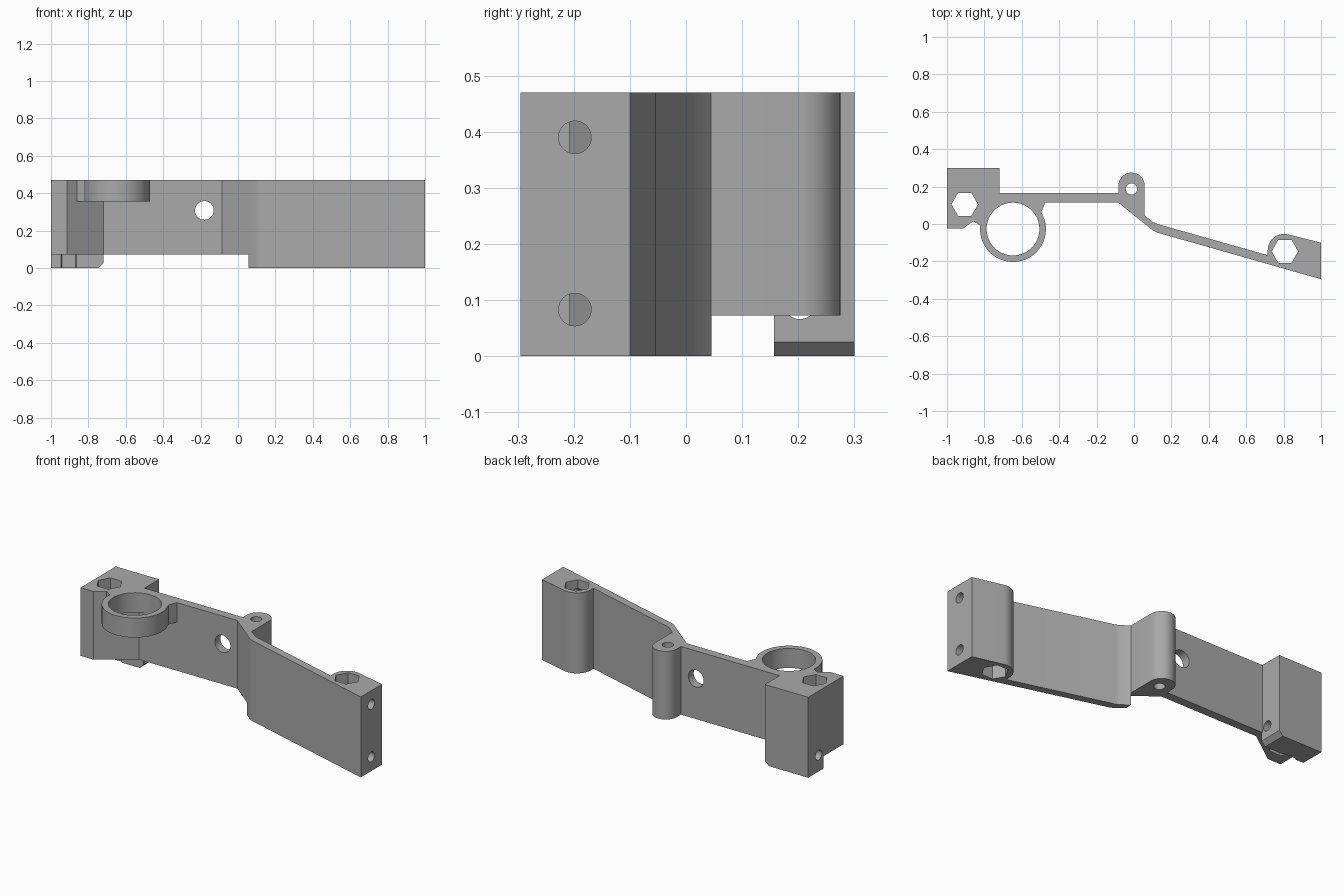
import bpy, bmesh
from math import sin, cos, radians

old = bpy.data.objects.get("Cube")
if old:
    bpy.data.objects.remove(old, do_unlink=True)

grey = bpy.data.materials.new("plain_grey")
grey.use_nodes = True
grey.diffuse_color = (0.4, 0.4, 0.4, 1)
for node in grey.node_tree.nodes:
    if node.type == 'BSDF_PRINCIPLED':
        node.inputs["Base Color"].default_value = (0.4, 0.4, 0.4, 1)

TOP, STEP = 0.47, 0.072


def arc(cx, cy, r, start, end, n):
    """Points along a circular arc, angles in degrees."""
    angles = [radians(start + (end - start) * i / n) for i in range(n + 1)]
    return [(cx + r * cos(a), cy + r * sin(a)) for a in angles]


def circle(cx, cy, r, n=40):
    return arc(cx, cy, r, 0, 360, n)[:-1]


def prism(name, outline, low, high, axis='z'):
    """Extrude a closed 2D outline between two levels along an axis."""
    place = {'x': lambda a, b, h: (h, a, b),
             'y': lambda a, b, h: (a, h, b),
             'z': lambda a, b, h: (a, b, h)}[axis]
    bm = bmesh.new()
    rings = [[bm.verts.new(place(a, b, h)) for a, b in outline] for h in (low, high)]
    bm.faces.new(rings[0][::-1])
    bm.faces.new(rings[1])
    n = len(outline)
    for i in range(n):
        j = (i + 1) % n
        bm.faces.new((rings[0][i], rings[0][j], rings[1][j], rings[1][i]))
    bmesh.ops.recalc_face_normals(bm, faces=bm.faces)
    mesh = bpy.data.meshes.new(name)
    bm.to_mesh(mesh)
    bm.free()
    mesh.materials.append(grey)
    obj = bpy.data.objects.new(name, mesh)
    bpy.context.collection.objects.link(obj)
    return obj


def finish(obj, *cutters):
    """Cut the part, then shade arcs smooth and keep corners sharp."""
    bpy.ops.object.select_all(action='DESELECT')
    bpy.context.view_layer.objects.active = obj
    obj.select_set(True)
    for cutter in cutters:
        cutter.hide_render = True
        mod = obj.modifiers.new("cut", 'BOOLEAN')
        mod.operation = 'DIFFERENCE'
        mod.solver = 'EXACT'
        mod.object = cutter
        bpy.ops.object.modifier_apply(modifier=mod.name)
        bpy.data.objects.remove(cutter, do_unlink=True)
    bpy.ops.object.shade_smooth_by_angle(angle=radians(25))


# End block with nut pocket, stepped underside, chamfer and cross hole
block = prism("end_block", [(-1, -0.025), (-0.915, -0.025), (-0.72, 0.115),
                            (-0.72, 0.3), (-1, 0.3)], 0, TOP)
finish(block,
       prism("step_cutter", [(-1.1, -0.1), (-0.6, -0.1), (-0.6, 0.157), (-1.1, 0.157)], -0.1, STEP),
       prism("chamfer_cutter", [(-0.765, -0.02), (-0.7, -0.02), (-0.7, 0.045)], 0, 0.4, 'y'),
       prism("nut_cutter", circle(-0.905, 0.105, 0.071, 6), -0.1, 0.6),
       prism("bolt_cutter", circle(0.203, 0.095, 0.029), -1.1, -0.6, 'x'))

# Ring collar with its two small gussets
collar = prism("ring_collar", [(-0.72, 0.115), (-0.86, 0.015)]
               + arc(-0.647, -0.027, 0.176, 174, 375, 48)
               + [(-0.495, 0.065), (-0.475, 0.115)], 0.356, TOP)
finish(collar, prism("ring_cutter", circle(-0.647, -0.027, 0.141, 64), 0.2, 0.6))

# Web plate with hinge pillar
web = prism("web_and_pillar", [(-0.72, 0.115), (-0.085, 0.115), (0.057, 0.001)]
            + arc(-0.013, 0.205, 0.07, 0, 180, 24)
            + [(-0.083, 0.165), (-0.72, 0.165)], STEP, TOP)
finish(web,
       prism("pin_cutter", circle(-0.013, 0.187, 0.03), 0, 0.6),
       prism("web_hole_cutter", circle(-0.18, 0.308, 0.05), 0, 0.4, 'y'))

# Slanted arm with nut boss at its tip
arm = prism("slanted_arm", [(0.057, 0.001), (0.09, -0.026), (0.105, -0.037), (0.125, -0.046),
                            (1, -0.295), (1, -0.1)]
            + arc(0.802, -0.14, 0.087, 75, 180, 18)
            + [(0.715, -0.167), (0.125, 0), (0.105, 0.008), (0.057, 0.045)], 0, TOP)
finish(arm,
       prism("nut_cutter", circle(0.807, -0.146, 0.071, 6), -0.1, 0.6),
       *[prism("bolt_cutter", circle(-0.198, z, 0.029), 0.82, 1.1, 'x') for z in (0.083, 0.39)])
